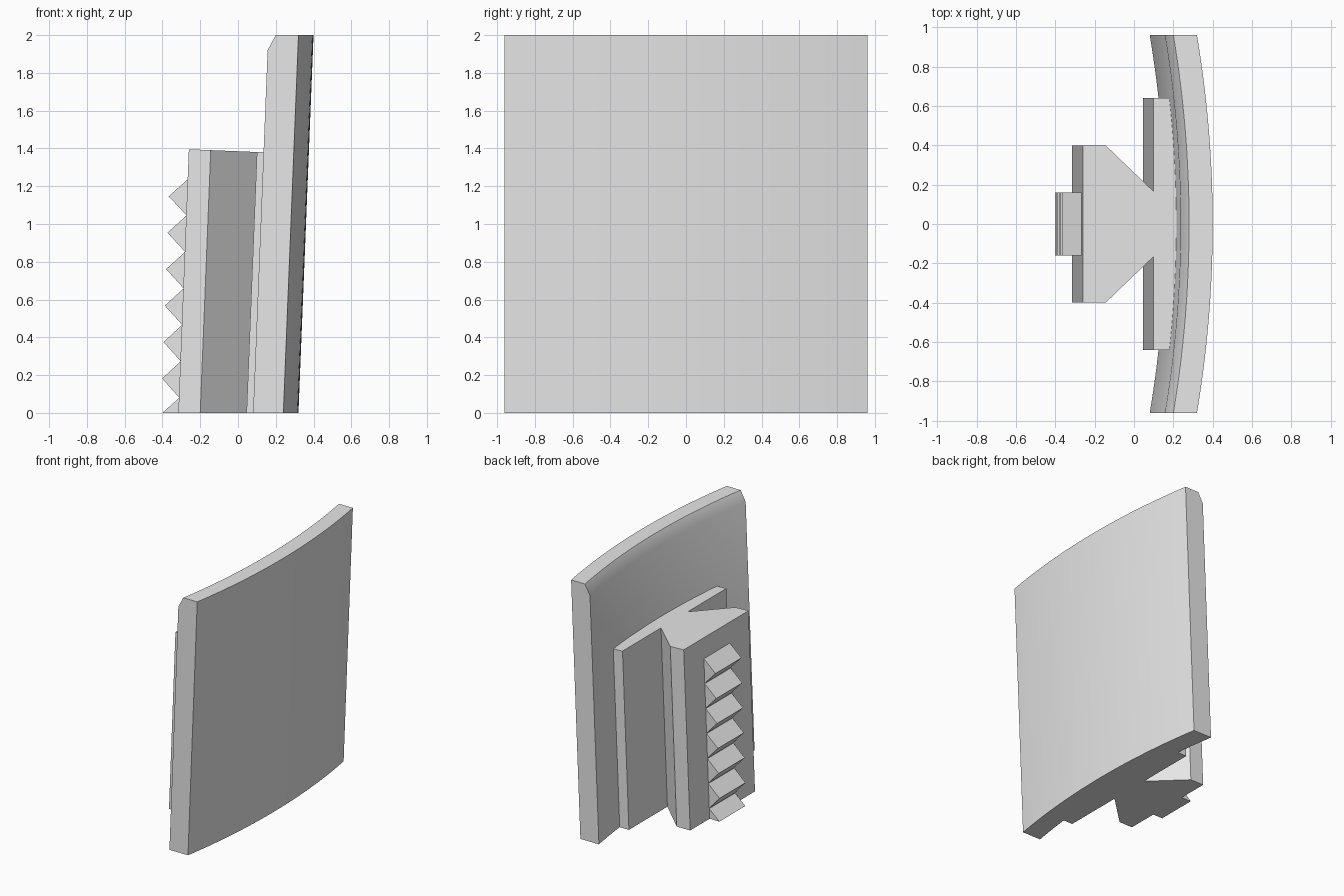
import bpy
import math

if "Cube" in bpy.data.objects:
    bpy.data.objects.remove(bpy.data.objects["Cube"], do_unlink=True)

LEAN = 0.04          # x shift per unit of height
RADIUS = 5.8         # bend radius of the plate
HALF_WIDTH = 0.96

grey = bpy.data.materials.new("light_grey")
grey.diffuse_color = (0.8, 0.8, 0.8, 1)
grey.use_nodes = True
grey.node_tree.nodes["Principled BSDF"].inputs["Base Color"].default_value = (0.8, 0.8, 0.8, 1)


def bend(y):
    return math.sqrt(RADIUS ** 2 - y ** 2) - RADIUS


def loft(name, sections):
    """Join matching closed sections into a solid with capped ends."""
    n, last = len(sections[0]), len(sections) - 1
    verts = [p for s in sections for p in s]
    faces = [tuple(reversed(range(n))), tuple(last * n + i for i in range(n))]
    for s in range(last):
        for i in range(n):
            j = (i + 1) % n
            faces.append((s * n + i, s * n + j, (s + 1) * n + j, (s + 1) * n + i))
    mesh = bpy.data.meshes.new(name)
    mesh.from_pydata(verts, [], faces)
    mesh.materials.append(grey)
    obj = bpy.data.objects.new(name, mesh)
    bpy.context.collection.objects.link(obj)
    bpy.ops.object.select_all(action='DESELECT')
    obj.select_set(True)
    bpy.context.view_layer.objects.active = obj
    bpy.ops.object.mode_set(mode='EDIT')
    bpy.ops.mesh.select_all(action='SELECT')
    bpy.ops.mesh.normals_make_consistent(inside=False)
    bpy.ops.object.mode_set(mode='OBJECT')
    bpy.ops.object.shade_smooth_by_angle(angle=math.radians(30))
    return obj


# Curved leaning plate with a chamfered top inner edge
plate = [(0.32, 0), (0.40, 2), (0.28, 2), (0.237, 1.92), (0.16, 0)]
steps = 32
ys = [HALF_WIDTH * (2 * i / steps - 1) for i in range(steps + 1)]
loft("curved_plate", [[(x + bend(y), y, z) for x, z in plate] for y in ys])

# Backing pad and dovetail slide, following the inside of the plate
half = [(0.045, 0.64), (0.045, 0.165), (-0.20, 0.40), (-0.316, 0.40)]
arc = [0.64 * (i / 8 - 1) for i in range(17)]
outline = half + [(x, -y) for x, y in reversed(half)]
outline += [(0.165 + bend(y), y) for y in arc]


def top_point(x, y):
    z = (1.385 - LEAN * x) / (1 + LEAN ** 2)
    return (x + LEAN * z, y, z)


loft("dovetail_slide", [[(x, y, 0) for x, y in outline],
                        [top_point(x, y) for x, y in outline]])

# Row of ratchet teeth on the slide face
pitch, first_valley = 0.193, 0.08
face, tip = -0.314, -0.408
teeth = [(face + 0.02, 0), (-0.40, 0)]
for k in range(7):
    z = first_valley + k * pitch
    teeth.append((face + LEAN * z, z))
    if k < 6:
        z += 0.102
        teeth.append((tip + 0.036 * z, z))
teeth.append((face + 0.02 + LEAN * z, z))
loft("ratchet_teeth", [[(x, y, z) for x, z in teeth] for y in (-0.16, 0.16)])
